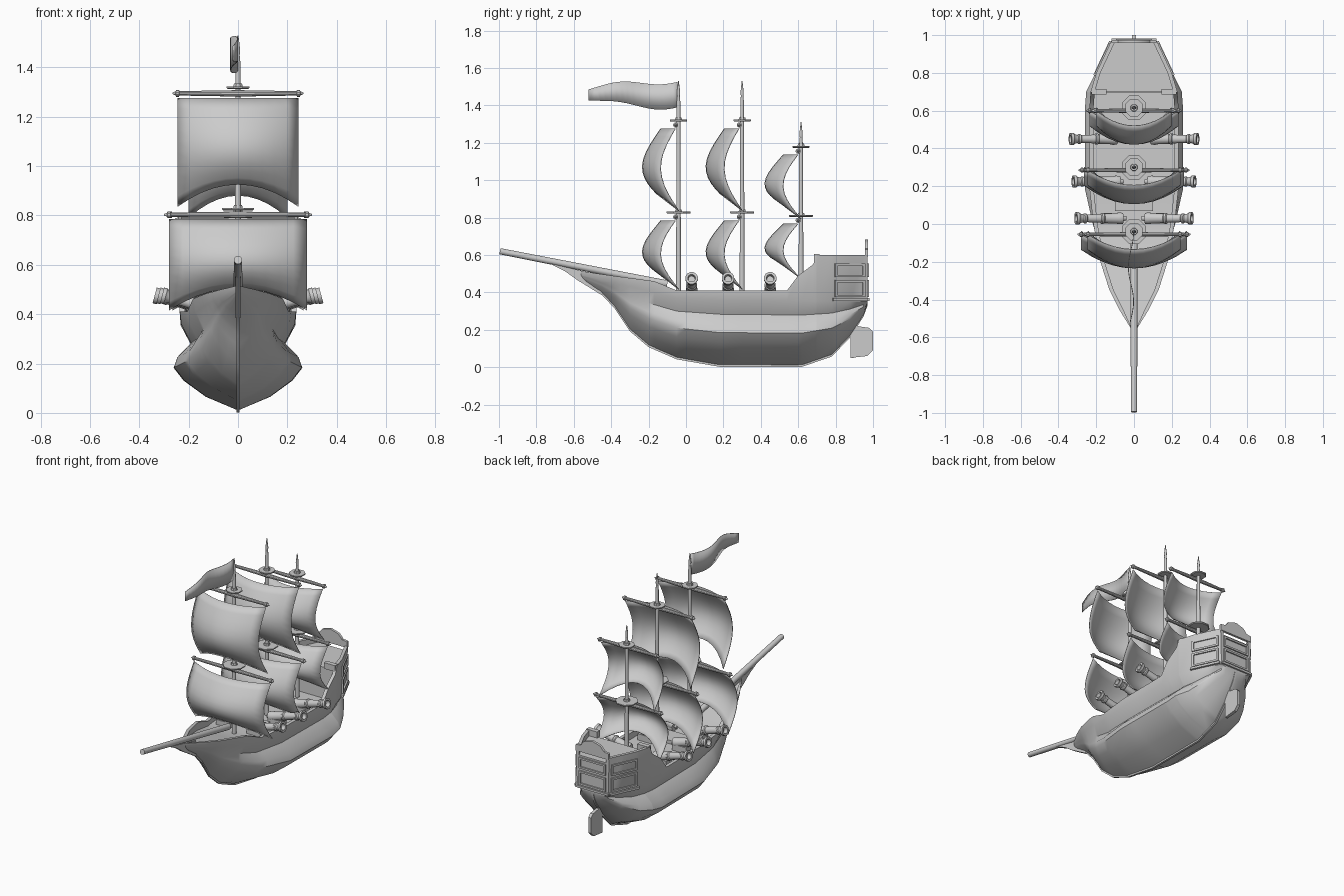
import bpy, bmesh, math
from mathutils import Matrix, Vector

cube = bpy.data.objects.get("Cube")
if cube:
    bpy.data.objects.remove(cube, do_unlink=True)
parts = []


def finish(name, bm):
    bmesh.ops.recalc_face_normals(bm, faces=bm.faces)
    mesh = bpy.data.meshes.new(name)
    bm.to_mesh(mesh)
    bm.free()
    obj = bpy.data.objects.new(name, mesh)
    bpy.context.collection.objects.link(obj)
    parts.append(obj)
    return obj


def lathe(name, profile, start, direction, sides=12):
    """Revolve (distance, radius) pairs around a line."""
    bm = bmesh.new()
    turn = Vector(direction).to_track_quat('Z', 'Y').to_matrix().to_4x4()
    place = Matrix.Translation(start) @ turn
    rings = []
    for d, r in profile:
        angles = [math.tau * (i + .5) / sides for i in range(sides)]
        rings.append([bm.verts.new(place @ Vector((r * math.cos(a), r * math.sin(a), d)))
                      for a in angles])
    loft(bm, rings)
    return finish(name, bm)


def loft(bm, rings):
    for a, b in zip(rings, rings[1:]):
        n = len(a)
        for i in range(n):
            j = (i + 1) % n
            bm.faces.new((a[i], a[j], b[j], b[i]))
    bm.faces.new(rings[0])
    bm.faces.new(rings[-1])


def plate(name, outline, offset, depth):
    """Extrude a closed outline of points along a vector."""
    bm = bmesh.new()
    shift = Vector(offset) * depth
    rings = [[bm.verts.new(Vector(p) + shift * s) for p in outline] for s in (-.5, .5)]
    loft(bm, rings)
    return finish(name, bm)


def box(name, centre, size, angle=0):
    bm = bmesh.new()
    place = Matrix.Translation(centre) @ Matrix.Rotation(angle, 4, 'Z')
    bmesh.ops.create_cube(bm, size=1, matrix=place @ Matrix.Diagonal((*size, 1)))
    return finish(name, bm)


def sample(knots, y):
    for (a, u), (b, v) in zip(knots, knots[1:]):
        if y <= b:
            return u + (v - u) * max(0, (y - a) / (b - a))
    return knots[-1][1]


# Hull lines along the length
keel = [(-.57, .47), (-.45, .395), (-.38, .32), (-.3, .2), (-.2, .115), (-.05, .05),
        (.18, .01), (.62, .01), (.78, .065), (.88, .17), (.95, .28), (.97, .335)]
ledge = [(-.57, .495), (-.45, .465), (-.25, .42), (-.05, .37), (.18, .36), (.97, .35)]
rail = [(-.57, .515), (-.4, .49), (-.17, .46), (-.05, .41), (.54, .41), (.6, .49),
        (.68, .55), (.7, .6), (.97, .6)]
beam = [(-.57, .006), (-.45, .08), (-.35, .13), (-.2, .178), (0, .215), (.18, .235),
        (.6, .237), (.7, .23), (.8, .2), (.97, .12)]
bulge = [(-.45, 0), (-.3, .25), (-.05, .8), (.18, 1), (.7, 1), (.88, .75), (.97, .1)]
rise = [0, .16, .35, .5, .62, .78, 1]
full = [0, .55, .93, 1.1, 1.04, .81, .98]
vee = [0, .2, .4, .55, .65, .75, .94]

# Hull with bulwarks, deck and raised stern
bm = bmesh.new()
stations = sorted({y for line in (keel, rail, beam) for y, _ in line} | {.3, .45, .695})
rings = []
for y in stations:
    k, l, r, w, b = (sample(c, y) for c in (keel, ledge, rail, beam, bulge))
    deck = l + .01 if y < .7 else .565
    half = [(w * (v + (f - v) * b), k + (l - k) * t) for t, f, v in zip(rise, full, vee)]
    inner = max(w - .022, w * .6)
    half += [(w, r), (inner, r), (inner, min(deck, r - .005))]
    half.append((0, half[-1][1]))
    ring = half + [(-x, z) for x, z in half[-2:0:-1]]
    rings.append([bm.verts.new((x, y, z)) for x, z in ring])
loft(bm, rings)
finish("hull", bm)

# Keel strip and beakhead under the bowsprit
outer = [(0, y, z - .008) for y, z in keel]
inside = [(0, y, z + .012) for y, z in reversed(keel)]
plate("keel", outer + inside, (1, 0, 0), .014)
beak = [(-.73, .555), (-.65, .515), (-.58, .465), (-.45, .385), (-.45, .49)]
plate("beakhead", [(0, y, z) for y, z in beak], (1, 0, 0), .022)
sprit = Vector((0, -.895, .175))
lathe("bowsprit", [(0, .02), (sprit.length, .017)], (0, -.1, .445), sprit)

# Rudder
blade = [(.88, .05), (.97, .06), (1, .09), (1, .19), (.98, .21), (.88, .225)]
plate("rudder", [(0, y, z) for y, z in blade], (1, 0, 0), .02)
lathe("rudder_post", [(0, .009), (.24, .009)], (0, .888, .05), (0, 0, 1), 8)

# Stern: crown board, trim and window frames
arch = [(-.12, .59), (-.12, .63), (-.085, .635), (-.06, .665), (0, .683),
        (.06, .665), (.085, .635), (.12, .63), (.12, .59)]
plate("crown_board", [(x, .966, z) for x, z in arch], (0, 1, 0), .016)


def window(name, x, y, z, length, height, angle):
    along = Vector((math.cos(angle), math.sin(angle), 0))
    for s in (-1, 1):
        side = Vector((x, y, z)) + along * s * length / 2
        box(name + "_post", side, (.012, .016, height + .012), angle)
        box(name + "_bar", (x, y, z + s * height / 2), (length, .016, .012), angle)


lean = math.atan2(.17, -.08)
for z, h in ((.42, .08), (.518, .06)):
    window("stern_window", 0, .971, z, .18, h, 0)
    window("left_window", .163, .875, z, .165, h, lean)
    window("right_window", -.163, .875, z, .165, h, -lean)
for s in (-1, 1):
    box("stern_ledge", (s * .163, .875, .362), (.2, .022, .014), s * lean)
    box("stern_step", (s * .185, .7, .585), (.08, .03, .04))
box("transom_ledge", (0, .97, .362), (.24, .022, .014))

# Waist hatch
box("hatch", (0, .13, .378), (.2, .12, .03))

# Cannons on both sides
barrel = [(0, 0), (0, .012), (.015, .014), (.02, .03), (.04, .032), (.05, .029), (.12, .026),
          (.125, .03), (.135, .03), (.14, .024), (.215, .021), (.22, .027), (.23, .027),
          (.235, .022), (.25, .025), (.26, .034), (.275, .034), (.275, .021), (.25, .018), (.25, 0)]
for y, tip in ((.03, .31), (.225, .325), (.45, .34)):
    for s in (-1, 1):
        lathe("cannon", barrel, (s * (tip - .268), y, .405), (s * .268, 0, .072))
        box("cannon_carriage", (s * (tip - .2), y, .385), (.1, .055, .05))


def sail(name, y, top, bottom, half):
    bm = bmesh.new()
    cols, rows = 10, 10
    grid = []
    for j in range(rows + 1):
        t = j / rows
        line = []
        for i in range(cols + 1):
            u = 2 * i / cols - 1
            belly = 1 - u * u
            back = -.018 * (1 - t) - .088 * math.sin(math.pi * t) - belly * (.078 + .04 * t)
            z = top + (bottom - top) * t + .09 * belly * t * t
            line.append(bm.verts.new((u * half, y + back, z)))
        grid.append(line)
    for a, b in zip(grid, grid[1:]):
        for i in range(cols):
            bm.faces.new((a[i], a[i + 1], b[i + 1], b[i]))
    obj = finish(name, bm)
    obj.modifiers.new("cloth", 'SOLIDIFY').thickness = .004


def yard(name, y, z, half):
    end = [(0, .003), (.012, .008), (.014, .014), (.026, .014), (.028, .009), (half, .013)]
    profile = end + [(2 * half - d, r) for d, r in end[-2::-1]]
    lathe(name, profile, (-half, y - .015, z), (1, 0, 0), 10)


# Masts: position, head, (yard height, sail foot, yard half, sail half) lower then upper
rigs = {
    "fore": (-.04, 1.53, (.803, .415, .3, .28), (1.295, .835, .265, .245)),
    "main": (.3, 1.53, (.803, .415, .295, .265), (1.295, .835, .265, .245)),
    "mizzen": (.615, 1.31, (.785, .47, .255, .235), (1.155, .79, .225, .2)),
}
for mast, (y, head, *tiers) in rigs.items():
    pole = [(0, .014), (head - .48, .01), (head - .45, .007), (head - .43, .009), (head - .37, .002)]
    lathe(mast + "_mast", pole, (0, y, .37), (0, 0, 1))
    for tier, r, (z, foot, span, half) in zip(("lower", "upper"), (.07, .05), tiers):
        label = mast + "_" + tier
        yard(label + "_yard", y, z, span)
        sail(label + "_sail", y, z - .018, foot, half)
        top = [(0, r - .004), (.004, r), (.01, r), (.01, .02), (.022, .018)]
        lathe(label + "_platform", top, (0, y, z + .018), (0, 0, 1), 8)

# Pennant at the fore masthead
bm = bmesh.new()
strips = []
for i in range(17):
    t = i / 16
    mid = 1.46 + .017 * math.sin(math.tau * t * 1.05 + 3.3) * (1 - .4 * t)
    tall = .068 - .038 * t + .012 * math.sin(math.pi * t)
    x = -.014 * (1 - math.cos(math.tau * t * 1.3))
    strips.append([bm.verts.new((x, -.045 - .475 * t, mid + s * tall)) for s in (-1, 1)])
for a, b in zip(strips, strips[1:]):
    bm.faces.new((a[0], b[0], b[1], a[1]))
finish("pennant", bm).modifiers.new("cloth", 'SOLIDIFY').thickness = .004

# Smooth shading with crisp edges
bpy.ops.object.select_all(action='DESELECT')
for obj in parts:
    obj.select_set(True)
bpy.context.view_layer.objects.active = parts[0]
bpy.ops.object.shade_smooth_by_angle(angle=math.radians(35))
